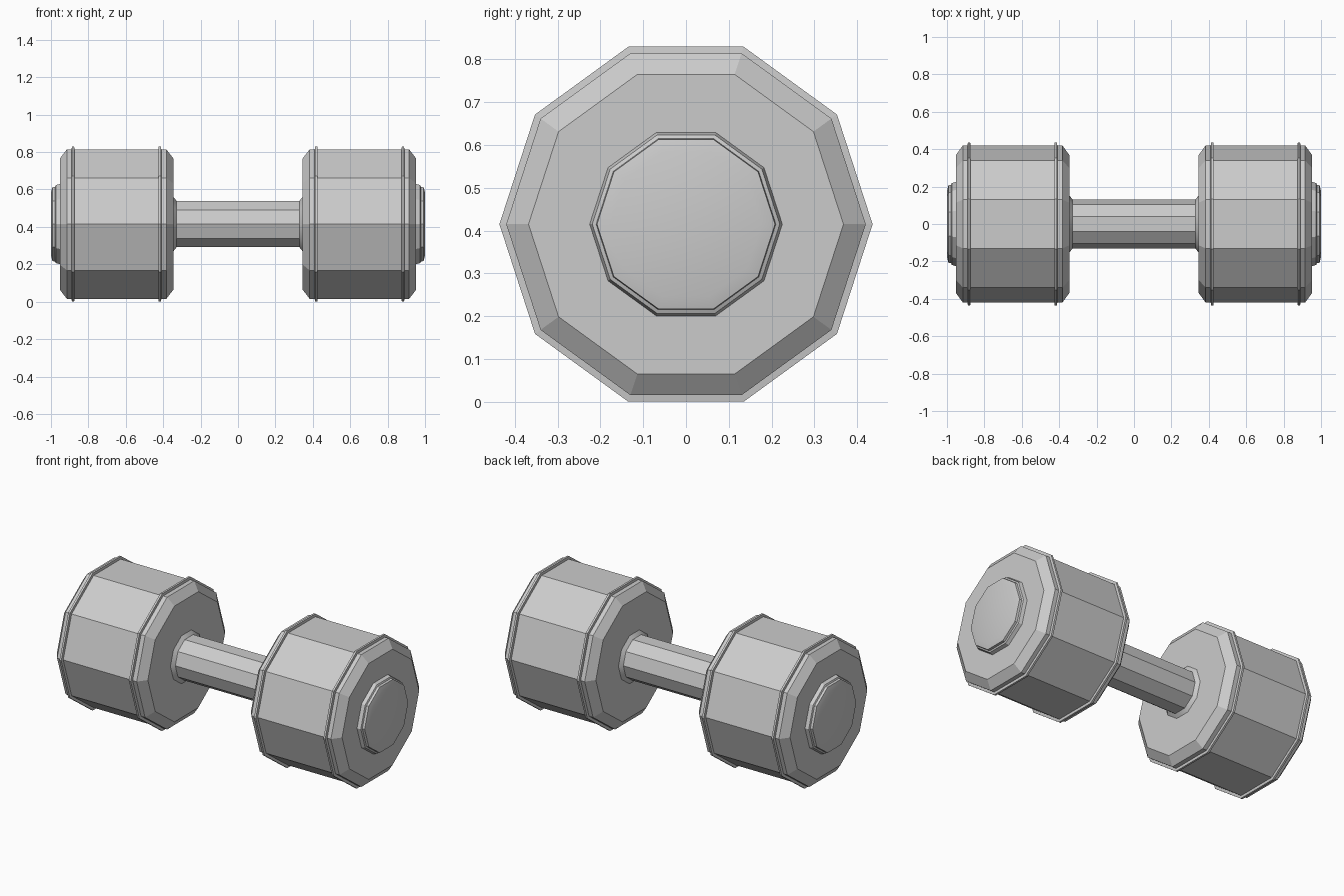
import bpy, bmesh
from math import cos, sin, tau

if "Cube" in bpy.data.objects:
    bpy.data.objects.remove(bpy.data.objects["Cube"])

SIDES = 10
CENTRE_Z = 0.415


def lathe(name, profile, side=1, smooth=False):
    """Spin (x, radius) points around the dumbbell's long axis, with capped ends."""
    bm = bmesh.new()
    rings = []
    for x, r in profile:
        rings.append([bm.verts.new((side * x, r * cos(tau * i / SIDES),
                                    CENTRE_Z + r * sin(tau * i / SIDES)))
                      for i in range(SIDES)])
    for a, b in zip(rings, rings[1:]):
        for i in range(SIDES):
            j = (i + 1) % SIDES
            bm.faces.new((a[i], a[j], b[j], b[i]))
    bm.faces.new(rings[0])
    bm.faces.new(rings[-1])
    bmesh.ops.recalc_face_normals(bm, faces=bm.faces)
    mesh = bpy.data.meshes.new(name)
    bm.to_mesh(mesh)
    bm.free()
    obj = bpy.data.objects.new(name, mesh)
    bpy.context.collection.objects.link(obj)
    if smooth:
        bpy.ops.object.select_all(action='DESELECT')
        obj.select_set(True)
        bpy.context.view_layer.objects.active = obj
        bpy.ops.object.shade_smooth_by_angle(angle=0.6)
    return obj


# Grip bar
lathe("handle", [(-0.34, 0.13), (0.34, 0.13)])

# Weight profile: bevelled ends and two thin raised rims
weight = [(0.345, 0.368), (0.383, 0.42)]
for x in (0.418, 0.882):
    weight += [(x - 0.008, 0.42), (x - 0.006, 0.436), (x + 0.006, 0.436), (x + 0.008, 0.42)]
weight += [(0.915, 0.42), (0.953, 0.368)]

for label, side in (("left", -1), ("right", 1)):
    lathe(label + "_weight", weight, side)
    # Flared collar where the grip meets the weight
    lathe(label + "_collar", [(0.328, 0.13), (0.334, 0.138), (0.347, 0.155)], side, True)
    # Stepped end cap
    lathe(label + "_end_cap", [(0.95, 0.226), (0.974, 0.219), (0.978, 0.21),
                               (0.992, 0.208), (1.0, 0.177)], side, True)
